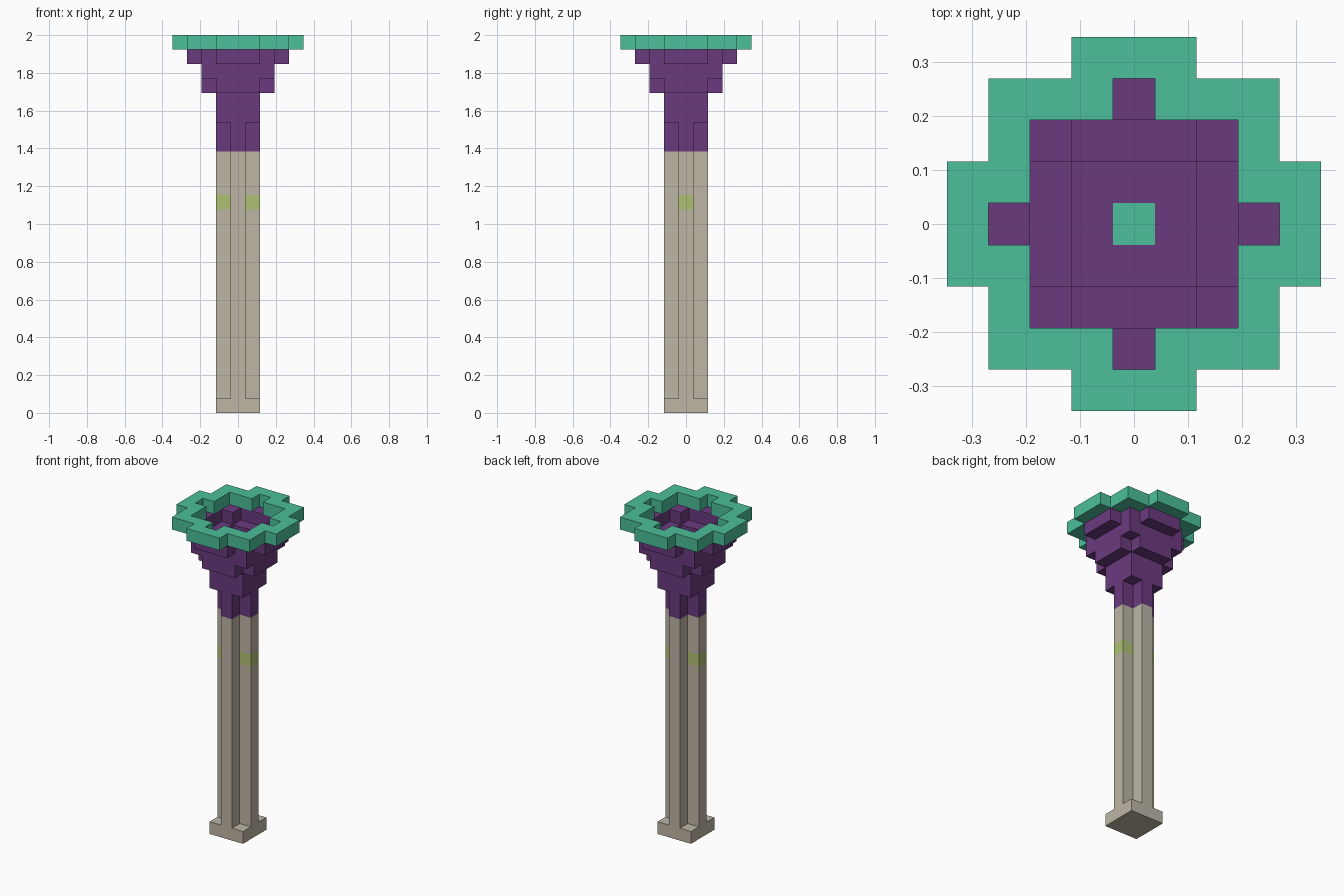
import bpy, bmesh

cube = bpy.data.objects.get("Cube")
if cube:
    bpy.data.objects.remove(cube, do_unlink=True)

U = 2 / 26  # size of one block; the model is 26 blocks tall


def material(name, srgb):
    lin = [((c / 255 + 0.055) / 1.055) ** 2.4 for c in srgb] + [1]
    m = bpy.data.materials.new(name)
    m.use_nodes = True
    m.diffuse_color = lin
    m.node_tree.nodes["Principled BSDF"].inputs["Base Color"].default_value = lin
    return m


BEIGE = material("beige", (190, 182, 166))
GREEN = material("leaf green", (173, 192, 114))
PURPLE = material("purple", (107, 58, 127))
TEAL = material("teal", (76, 191, 155))


def turn(pts, n):
    """Rotate points by n quarter turns."""
    for _ in range(n):
        pts = [(-y, x) for x, y in pts]
    return pts


def around(quadrant):
    """Complete an outline from its first quadrant."""
    return [p for n in range(4) for p in turn(quadrant, n)]


def square(r):
    return around([(r, r)])


def rect(x0, x1, y0, y1):
    return [(x0, y0), (x1, y0), (x1, y1), (x0, y1)]


def prism(name, loops, levels, mats, rule=None):
    """Extrude an outline (and optional holes) through the given block levels."""
    bm = bmesh.new()
    caps = ([], [])
    for loop in loops:
        rows = [[bm.verts.new((x * U, y * U, z * U)) for x, y in loop] for z in levels]
        n = len(loop)
        for a, b in zip(rows, rows[1:]):
            for i in range(n):
                j = (i + 1) % n
                bm.faces.new((a[i], a[j], b[j], b[i]))
        for cap, row in zip(caps, (rows[0], rows[-1])):
            cap.append(row)
    for cap in caps:
        if len(cap) == 1:
            bm.faces.new(cap[0])
        else:
            edges = [bm.edges.get((r[i - 1], r[i])) for r in cap for i in range(len(r))]
            bmesh.ops.triangle_fill(bm, edges=edges, use_beauty=True)
    bmesh.ops.recalc_face_normals(bm, faces=bm.faces)
    if rule:
        for f in bm.faces:
            f.material_index = rule(f.calc_center_median() / U)
    me = bpy.data.meshes.new(name)
    bm.to_mesh(me)
    bm.free()
    for m in mats:
        me.materials.append(m)
    ob = bpy.data.objects.new(name, me)
    bpy.context.collection.objects.link(ob)
    return ob


# Foot and cross-shaped shaft, with green bands on the two side ribs
cross = around([(1.5, 0.5), (0.5, 0.5), (0.5, 1.5)])
prism("foot", [square(1.5)], [0, 1], [BEIGE])
prism("shaft", [cross], [1, 14, 15, 18], [BEIGE, GREEN],
      lambda c: int(14 < c.z < 15 and abs(c.x) > 0.6))
prism("neck", [cross], [18, 20], [PURPLE])

# Flower head: solid cup base with a coloured core, then stepped walls
prism("cup_base", [square(1.5), square(0.5)], [20, 22], [PURPLE])
prism("core", [square(0.5)], [20, 22], [TEAL])
prism("cup_wall", [square(2.5), square(1.5)], [23, 24], [PURPLE])
for n in range(4):
    prism(f"cup_side_{n + 1}", [turn(rect(1.5, 2.5, -1.5, 1.5), n)], [22, 23], [PURPLE])
    prism(f"petal_{n + 1}", [turn(rect(2.5, 3.5, -1.5, 1.5), n)], [24, 25], [PURPLE])
    prism(f"corner_petal_{n + 1}", [turn(rect(1.5, 2.5, 1.5, 2.5), n)], [24, 25], [PURPLE])

# Notched rim
outer = around([(4.5, 1.5), (3.5, 1.5), (3.5, 3.5), (1.5, 3.5), (1.5, 4.5)])
inner = around([(3.5, 0.5), (2.5, 0.5), (2.5, 2.5), (0.5, 2.5), (0.5, 3.5)])
prism("rim", [outer, inner], [25, 26], [TEAL])
